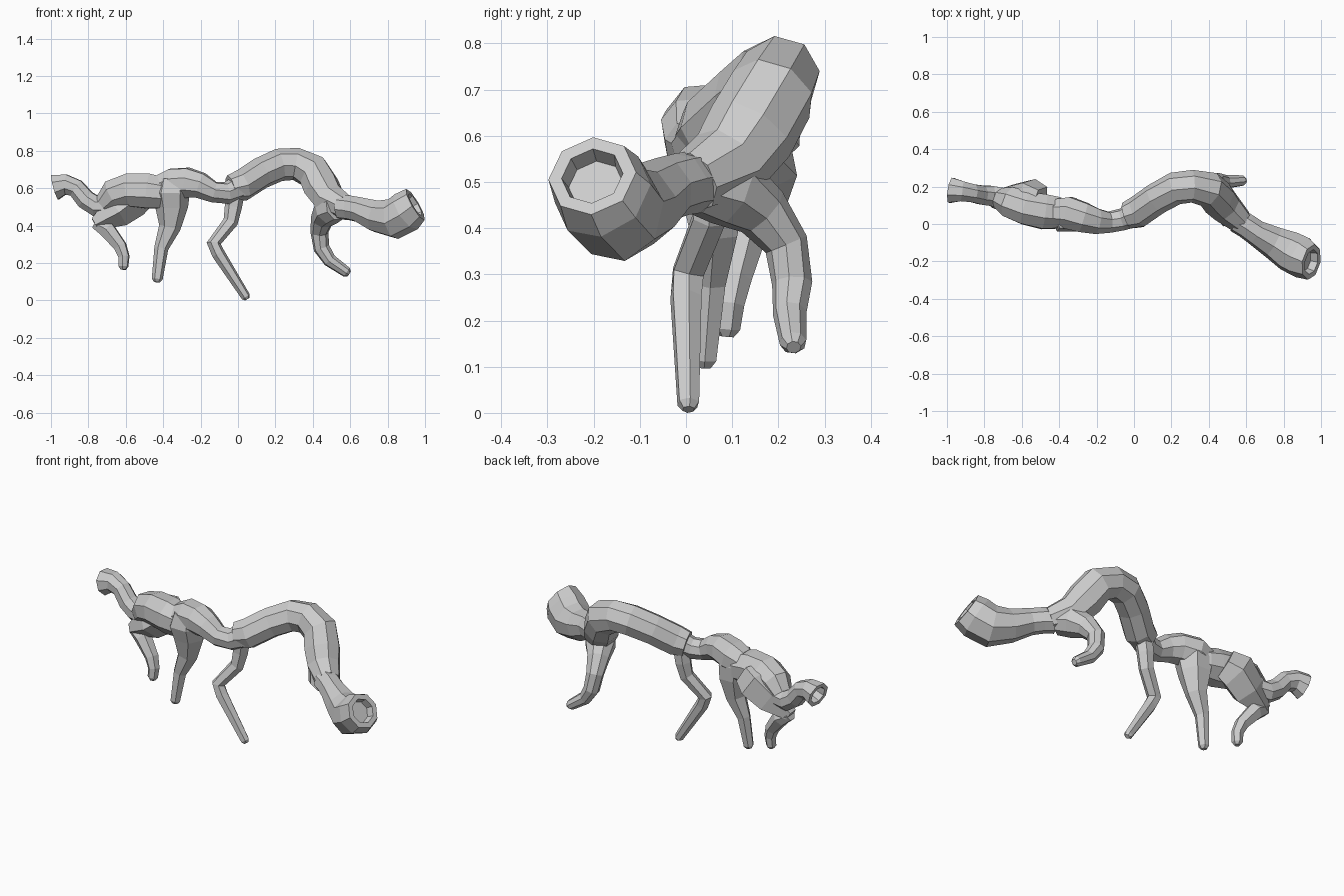
import bpy, bmesh, math
from mathutils import Vector


def tube(name, pts, sides=8, n0=None, n1=None, hole0=False, hole1=False, tip=False, spin=0.5):
    """Faceted tube through (x, y, z, radius) points, with optional recessed ends."""
    P = [Vector(p[:3]) for p in pts]
    R = [p[3] for p in pts]
    n = len(P)
    T = []
    for i in range(n):
        a = (P[i] - P[i - 1]).normalized() if i else Vector()
        b = (P[i + 1] - P[i]).normalized() if i < n - 1 else Vector()
        T.append((a + b).normalized())
    if n0:
        T[0] = Vector(n0).normalized()
    if n1:
        T[-1] = Vector(n1).normalized()
    up = Vector((0, 0, 1)) if abs(T[0].z) < 0.8 else Vector((0, 1, 0))
    rings = []
    for p, r, t in zip(P, R, T):
        up = (up - t * up.dot(t)).normalized()
        rings.append((p, r, up.copy(), t.cross(up)))
    if hole0:
        p, r, u, s = rings[0]
        rings = [(p + T[0] * 0.05, r * 0.6, u, s), (p, r * 0.68, u, s)] + rings
    if hole1:
        p, r, u, s = rings[-1]
        rings += [(p, r * 0.7, u, s), (p - T[-1] * 0.04, r * 0.62, u, s)]
    if tip:
        p, r, u, s = rings[-1]
        rings.append((p + T[-1] * r * 0.6, r * 0.55, u, s))
    bm = bmesh.new()
    loops = []
    for p, r, u, s in rings:
        loops.append([bm.verts.new(p + r * (u * math.cos(a) + s * math.sin(a)))
                      for a in ((k + spin) * math.tau / sides for k in range(sides))])
    for A, B in zip(loops, loops[1:]):
        for k in range(sides):
            j = (k + 1) % sides
            bm.faces.new((A[k], A[j], B[j], B[k]))
    bm.faces.new(loops[0][::-1])
    bm.faces.new(loops[-1])
    bmesh.ops.recalc_face_normals(bm, faces=bm.faces)
    me = bpy.data.meshes.new(name)
    bm.to_mesh(me)
    bm.free()
    ob = bpy.data.objects.new(name, me)
    bpy.context.collection.objects.link(ob)
    return ob


# Body segments, left to right
tube("narrow_end", [(-.978, .18, .605, .073), (-.92, .175, .62, .058), (-.865, .165, .60, .052),
                    (-.815, .155, .54, .055), (-.76, .15, .505, .058), (-.66, .13, .51, .06)],
     n0=(1, -.15, .28), hole0=True)
tube("rear_segment", [(-.715, .135, .51, .06), (-.66, .115, .565, .088), (-.58, .085, .59, .095),
                      (-.48, .065, .585, .1), (-.40, .06, .575, .09), (-.35, .06, .58, .07)])
tube("middle_segment", [(-.41, .06, .60, .08), (-.35, .06, .62, .092), (-.27, .035, .63, .085),
                        (-.20, .015, .615, .072), (-.13, .01, .58, .058), (-.06, .025, .575, .06),
                        (.02, .06, .61, .07)])
tube("arched_segment", [(-.04, .045, .60, .072), (.02, .065, .615, .085), (.12, .135, .68, .085),
                        (.22, .19, .725, .088), (.31, .202, .73, .088), (.40, .185, .69, .097),
                        (.445, .14, .61, .1), (.49, .09, .54, .09), (.57, .015, .50, .068)],
     spin=0)
tube("wide_end", [(.55, .02, .50, .068), (.60, -.01, .495, .068), (.65, -.045, .485, .07),
                  (.74, -.095, .45, .088), (.83, -.145, .435, .11), (.90, -.18, .475, .112),
                  (.948, -.203, .513, .097)], n1=(.85, -.2, .5), hole1=True, spin=0.25)

# Legs, left to right
tube("bent_rear_thigh", [(-.50, .125, .58, .085), (-.56, .145, .55, .107), (-.65, .13, .48, .095),
                         (-.765, .125, .41, .038)], sides=5)
tube("bent_rear_shin", [(-.765, .13, .415, .033), (-.70, .125, .38, .049), (-.63, .105, .29, .038),
                        (-.61, .095, .235, .032), (-.613, .09, .182, .028)], sides=6, tip=True)
tube("straight_leg", [(-.355, .05, .65, .082), (-.36, .05, .58, .103), (-.355, .06, .50, .088),
                      (-.365, .06, .39, .058), (-.41, .052, .28, .038),
                      (-.432, .04, .115, .029)], sides=6, tip=True)
tube("middle_leg", [(-.01, .06, .60, .05), (-.025, .06, .50, .046), (-.04, .05, .42, .04),
                    (-.13, .005, .305, .038), (-.105, .0, .25, .036),
                    (.042, .005, .02, .025)], sides=6, tip=True)
tube("front_leg", [(.53, .03, .50, .073), (.485, .095, .485, .085), (.45, .165, .435, .062),
                   (.435, .217, .365, .048), (.447, .23, .28, .044), (.49, .225, .215, .037),
                   (.58, .232, .152, .029)], sides=8, tip=True)
